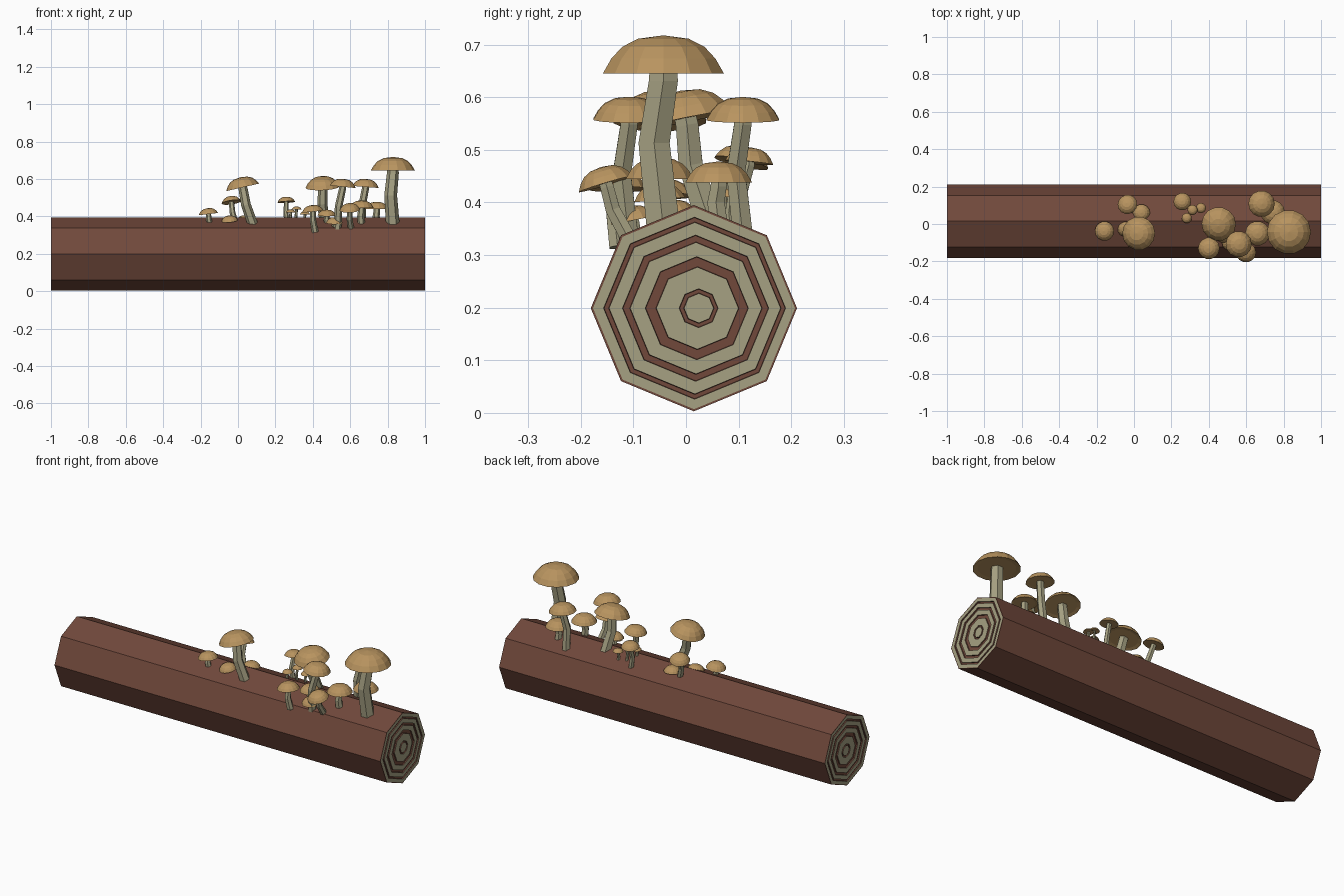
import bpy, bmesh, math
from mathutils import Vector

if "Cube" in bpy.data.objects:
    bpy.data.objects.remove(bpy.data.objects["Cube"])


def mat(name, rgb):
    m = bpy.data.materials.new(name)
    m.diffuse_color = (*rgb, 1)
    m.use_nodes = True
    m.node_tree.nodes["Principled BSDF"].inputs["Base Color"].default_value = m.diffuse_color
    return m


BARK = mat("bark_brown", (0.165, 0.066, 0.044))
PALE = mat("pale_wood", (0.38, 0.355, 0.225))
CAP = mat("cap_tan", (0.48, 0.295, 0.115))


def finish(bm, name, mats):
    bmesh.ops.recalc_face_normals(bm, faces=bm.faces)
    me = bpy.data.meshes.new(name)
    bm.to_mesh(me)
    bm.free()
    for m in mats:
        me.materials.append(m)
    ob = bpy.data.objects.new(name, me)
    bpy.context.collection.objects.link(ob)


def ring(bm, c, axis, r, n, side):
    """Ring of n vertices around c, square to axis, starting towards side."""
    axis = axis.normalized()
    u = (side - axis * side.dot(axis)).normalized()
    v = axis.cross(u)
    return [bm.verts.new(c + r * (u * math.cos(2 * math.pi * i / n) + v * math.sin(2 * math.pi * i / n)))
            for i in range(n)]


def bridge(bm, a, b, mi=0):
    for i in range(len(a)):
        j = (i + 1) % len(a)
        bm.faces.new((a[i], a[j], b[j], b[i])).material_index = mi


# Log: octagonal bark with growth rings cut as shallow grooves in both ends
CY, CZ, R = 0.015, 0.199, 0.196
X, UP = Vector((1, 0, 0)), Vector((0, 0, 1))
grooves = [(0.173, 0.163), (0.139, 0.125), (0.098, 0.078), (0.037, 0.028)]


def end_ring(bm, s, r, depth=0):
    return ring(bm, Vector((s * (1 - depth), CY + 0.011 * (1 - r / R), CZ)), X, r, 8, UP)


bm = bmesh.new()
ends = []
for s in (-1, 1):
    prev = end_ring(bm, s, R)
    ends.append(prev)
    rim = end_ring(bm, s, R - 0.004)
    bridge(bm, prev, rim, 0)
    prev = rim
    for ro, ri in grooves:
        for r, d, mi in ((ro, 0, 1), (ro - 0.001, 0.006, 0), (ri + 0.001, 0.006, 0), (ri, 0, 0)):
            nxt = end_ring(bm, s, r, d)
            bridge(bm, prev, nxt, mi)
            prev = nxt
    bm.faces.new(prev).material_index = 1
bridge(bm, ends[0], ends[1], 0)
finish(bm, "log", [BARK, PALE])


def log_top(y):
    return CZ + R - 0.414 * abs(y - CY)


def mushroom(i, x, y, z, r, tx=0, ty=0):
    """Cap with rim centre x, y, z, radius r, leaning by tx, ty; the stem runs back along the lean."""
    axis = Vector((tx, ty, 1)).normalized()
    top = Vector((x, y, z))
    h = z - log_top(y) + 0.02
    by = y - ty * h * 1.2
    foot = Vector((x - tx * h * 1.2, by, log_top(by) - 0.02))
    mid = foot.lerp(top, 0.55) - Vector((0.04, 0.06, 0)) * h
    # stem, six-sided and slightly bent
    bm = bmesh.new()
    path = [foot, mid, top - axis * 0.12 * r, top + axis * 0.15 * r]
    dirs = [mid - foot, top - foot, axis, axis]
    rings = [ring(bm, p, d, r * k, 6, X) for p, d, k in zip(path, dirs, (0.31, 0.29, 0.27, 0.25))]
    for a, b in zip(rings, rings[1:]):
        bridge(bm, a, b)
    bm.faces.new(rings[0])
    bm.faces.new(rings[-1])
    finish(bm, f"mushroom_stem_{i}", [PALE])
    # faceted domed cap
    bm = bmesh.new()
    prof = [(0.8, 0.03), (1.0, 0.0), (0.86, 0.24), (0.68, 0.43), (0.42, 0.56)]
    rings = [ring(bm, top + axis * k * r, axis, w * r, 14, X) for w, k in prof]
    for a, b in zip(rings, rings[1:]):
        bridge(bm, a, b)
    bm.faces.new(rings[0])
    tip = bm.verts.new(top + axis * 0.615 * r)
    last = rings[-1]
    for k in range(14):
        bm.faces.new((last[k], last[(k + 1) % 14], tip))
    finish(bm, f"mushroom_cap_{i}", [CAP])


# Tall mushrooms: rim centre x, y, z, cap radius, optional lean
tall = [
    (0.828, -0.043, 0.645, 0.118),
    (0.453, 0, 0.557, 0.092, -0.05, -0.2),
    (0.025, -0.05, 0.555, 0.09, -0.23),
    (0.56, -0.108, 0.558, 0.07, 0.1),
    (0.682, 0.108, 0.557, 0.071, 0.08),
    (0.66, -0.05, 0.445, 0.066),
    (0.742, 0.062, 0.438, 0.065),
]
# Small mushrooms around them
small = [
    (0.598, -0.152, 0.435, 0.055, -0.05, -0.3),
    (0.4, -0.13, 0.425, 0.058, -0.1),
    (-0.035, 0.105, 0.475, 0.053, -0.15, 0.22),
    (-0.158, -0.038, 0.412, 0.052, -0.12),
    (0.04, 0.06, 0.378, 0.046),
    (-0.045, -0.025, 0.376, 0.045, -0.1, -0.2),
    (0.258, 0.12, 0.476, 0.047, -0.05, 0.1),
    (0.515, -0.1, 0.366, 0.045, 0, -0.2),
    (0.475, -0.05, 0.405, 0.05, 0, -0.1),
]
# Three tiny ones
tiny = [(0.313, 0.075, 0.436), (0.358, 0.085, 0.41), (0.282, 0.032, 0.42)]
for i, m in enumerate(tall + small + [t + (0.027,) for t in tiny], 1):
    mushroom(i, *m)
